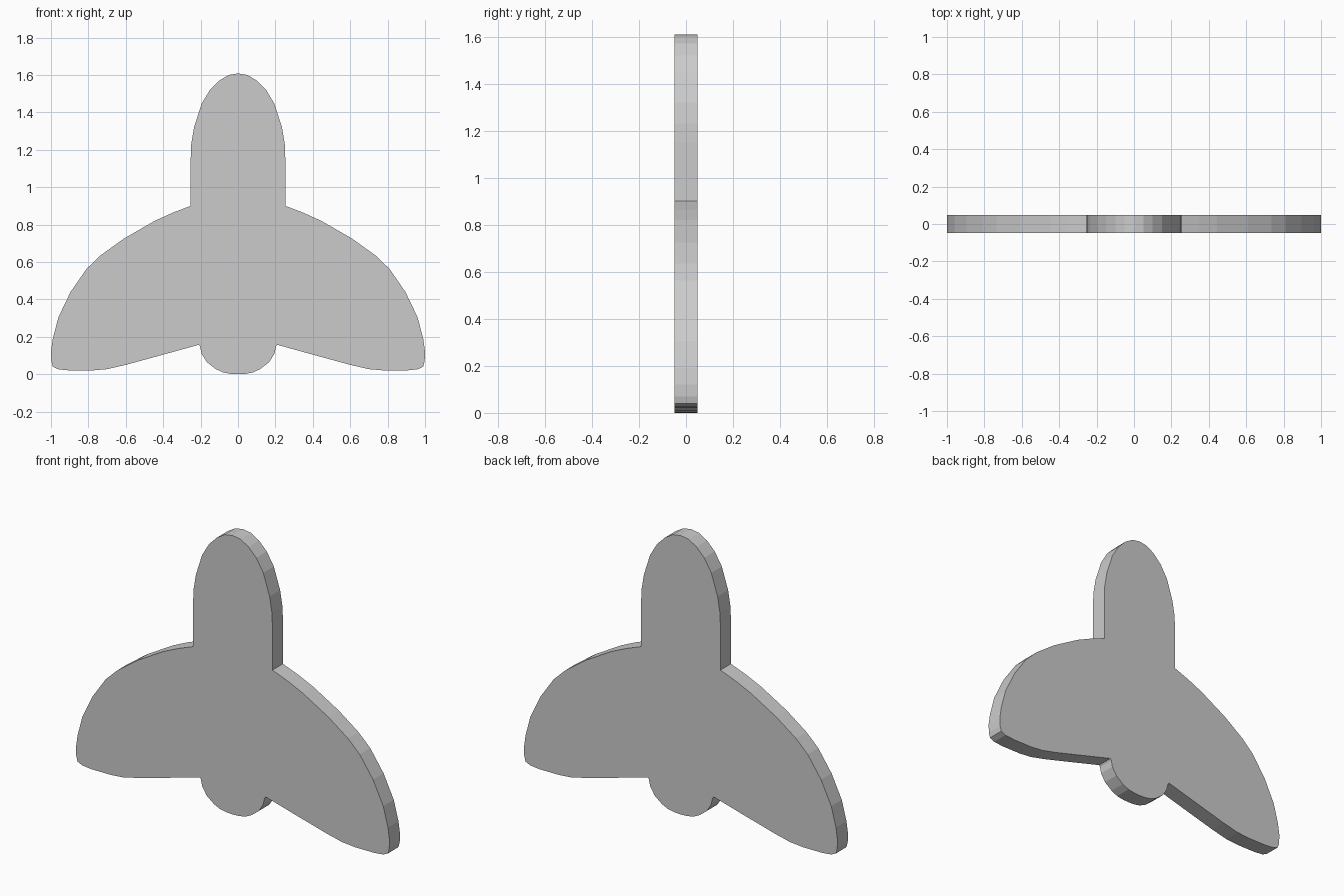
import bpy, bmesh

if "Cube" in bpy.data.objects:
    bpy.data.objects.remove(bpy.data.objects["Cube"])

HALF_DEPTH = 0.048

# Right half of the outline (x, z), from nose tip down to tail
dome = [(0.05, 1.60), (0.10, 1.57), (0.15, 1.52), (0.195, 1.445),
        (0.235, 1.32), (0.25, 1.23), (0.253, 1.15)]
wing_top = [(0.253, 0.90), (0.35, 0.863), (0.445, 0.82), (0.61, 0.725), (0.735, 0.635),
            (0.81, 0.563), (0.895, 0.44), (0.96, 0.305), (0.99, 0.19), (1.0, 0.12)]
wing_bottom = [(0.998, 0.07), (0.99, 0.04), (0.96, 0.026), (0.90, 0.02), (0.78, 0.02),
               (0.70, 0.027), (0.60, 0.05), (0.435, 0.095), (0.21, 0.157)]
tail = [(0.203, 0.148), (0.195, 0.11), (0.167, 0.065), (0.12, 0.028), (0.08, 0.009), (0.04, 0.002)]

right = dome + wing_top + wing_bottom + tail
left = [(-x, z) for x, z in reversed(right)]
outline = [(0, 1.608)] + right + [(0, 0)] + left

# Extrude the mirrored outline into a flat plate
bm = bmesh.new()
face = bm.faces.new([bm.verts.new((x, -HALF_DEPTH, z)) for x, z in outline])
ext = bmesh.ops.extrude_face_region(bm, geom=[face])
moved = [g for g in ext["geom"] if isinstance(g, bmesh.types.BMVert)]
bmesh.ops.translate(bm, verts=moved, vec=(0, 2 * HALF_DEPTH, 0))
bmesh.ops.recalc_face_normals(bm, faces=bm.faces)

mesh = bpy.data.meshes.new("winged_plate")
bm.to_mesh(mesh)
bm.free()
plate = bpy.data.objects.new("winged_plate", mesh)
bpy.context.collection.objects.link(plate)
